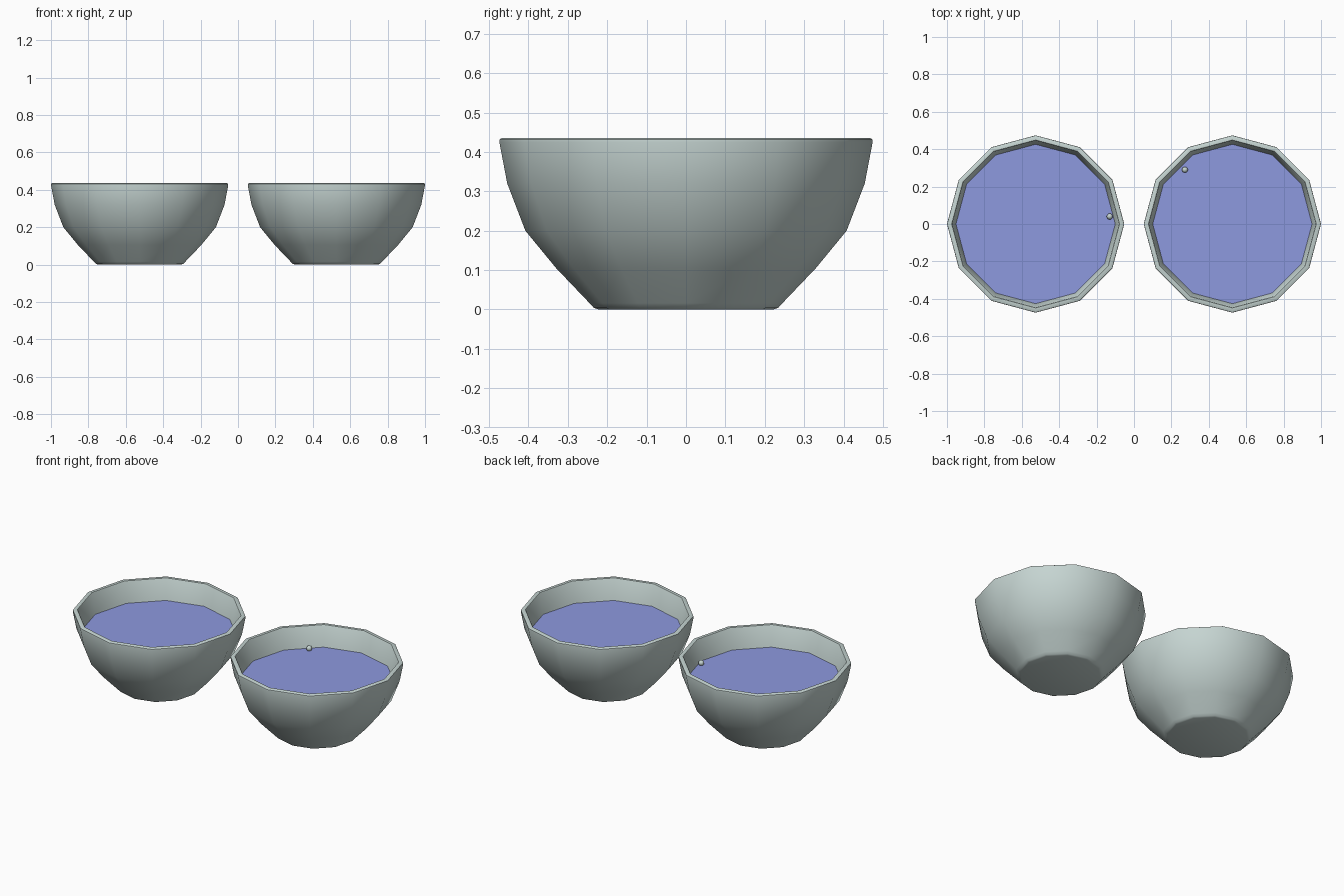
import bpy, bmesh, math

cube = bpy.data.objects.get("Cube")
if cube:
    bpy.data.objects.remove(cube, do_unlink=True)

SIDES = 12
WATER_Z = 0.31
# Radius and height, from the foot up the outside, over the rim and down inside
PROFILE = [(0.222, 0), (0.234, 0.004), (0.245, 0.016), (0.33, 0.105),
           (0.408, 0.2), (0.454, 0.32), (0.474, 0.425), (0.473, 0.432),
           (0.468, 0.435), (0.449, 0.435), (0.446, 0.431), (0.43, 0.32),
           (0.385, 0.21), (0.31, 0.12), (0.225, 0.03)]


def material(name, color):
    m = bpy.data.materials.new(name)
    m.use_nodes = True
    m.diffuse_color = color
    m.node_tree.nodes["Principled BSDF"].inputs["Base Color"].default_value = color
    return m


ceramic = material("pale grey green", (0.56, 0.66, 0.64, 1))
blue = material("liquid blue", (0.27, 0.32, 0.74, 1))


def finish(bm, name, mat, location, angle):
    bmesh.ops.recalc_face_normals(bm, faces=bm.faces)
    mesh = bpy.data.meshes.new(name)
    bm.to_mesh(mesh)
    bm.free()
    mesh.materials.append(mat)
    ob = bpy.data.objects.new(name, mesh)
    ob.location = location
    bpy.context.collection.objects.link(ob)
    bpy.ops.object.select_all(action='DESELECT')
    ob.select_set(True)
    bpy.context.view_layer.objects.active = ob
    bpy.ops.object.shade_smooth_by_angle(angle=math.radians(angle))
    return ob


def ring(bm, r, z):
    return [bm.verts.new((r * math.cos(i * math.tau / SIDES),
                          r * math.sin(i * math.tau / SIDES), z))
            for i in range(SIDES)]


def make_bowl(side, x):
    # Closed shell lathed from the profile
    bm = bmesh.new()
    rings = [ring(bm, r, z) for r, z in PROFILE]
    for a, b in zip(rings, rings[1:]):
        for i in range(SIDES):
            j = (i + 1) % SIDES
            bm.faces.new((a[i], a[j], b[j], b[i]))
    bm.faces.new(rings[0])
    bm.faces.new(rings[-1])
    finish(bm, side + "_bowl", ceramic, (x, 0, 0), 50)
    # Flat liquid surface
    bm = bmesh.new()
    bm.faces.new(ring(bm, 0.43, WATER_Z))
    finish(bm, side + "_liquid", blue, (x, 0, 0), 30)


def make_bead(side, x, y):
    bm = bmesh.new()
    bmesh.ops.create_uvsphere(bm, u_segments=16, v_segments=10, radius=0.016)
    finish(bm, side + "_bead", ceramic, (x, y, 0.322), 60)


make_bowl("right", -0.526)
make_bowl("left", 0.526)

# Small beads floating in the liquid
make_bead("right", -0.13, 0.04)
make_bead("left", 0.272, 0.29)
